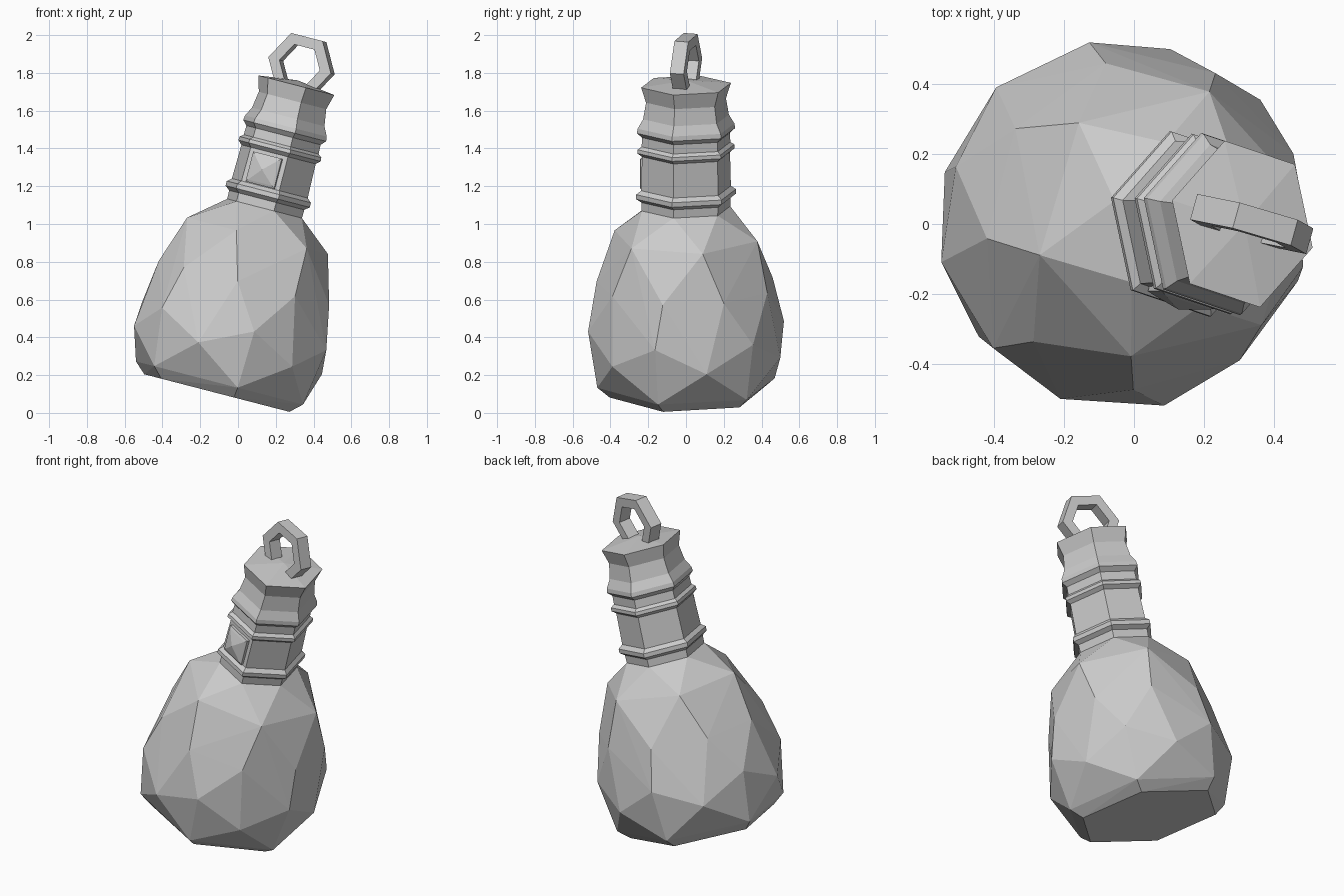
import bpy, bmesh
from math import sin, cos, radians
from mathutils import Matrix

if "Cube" in bpy.data.objects:
    bpy.data.objects.remove(bpy.data.objects["Cube"])

# whole flask leans towards +x
LEAN = Matrix.Translation((-0.112, 0, 0.105)) @ Matrix.Rotation(radians(14.5), 4, 'Y')
PHASE = -16      # turn of the six-sided neck
SQUASH = 0.88    # neck is slightly narrower in x


def finish(name, bm, local=Matrix()):
    bmesh.ops.recalc_face_normals(bm, faces=bm.faces)
    me = bpy.data.meshes.new(name)
    bm.to_mesh(me)
    bm.free()
    ob = bpy.data.objects.new(name, me)
    me.transform(LEAN @ local)
    bpy.context.collection.objects.link(ob)
    return ob


def ring(bm, h, r, n, phase, sx=1.0):
    pts = []
    for i in range(n):
        a = radians(phase + 360 * i / n)
        pts.append(bm.verts.new((sx * r * cos(a), r * sin(a), h)))
    return pts


def lathe(name, profile, n=6, phase=0, sx=1.0, closed=False, tip=None, local=Matrix()):
    bm = bmesh.new()
    rows = [ring(bm, h, r, n, phase, sx) for h, r in profile]
    pairs = list(zip(rows, rows[1:]))
    if closed:
        pairs.append((rows[-1], rows[0]))
    for a, b in pairs:
        for i in range(n):
            j = (i + 1) % n
            bm.faces.new((a[i], a[j], b[j], b[i]))
    if not closed:
        bm.faces.new(rows[0])
        if tip is None:
            bm.faces.new(rows[-1])
        else:
            t = bm.verts.new((0, 0, tip))
            for i in range(n):
                bm.faces.new((rows[-1][i], rows[-1][(i + 1) % n], t))
    return finish(name, bm, local)


# faceted body: hull over staggered rings (height, radius, count, turn)
bm = bmesh.new()
for h, r, n, ph in [(0.0, 0.415, 6, -17), (0.055, 0.48, 6, -18), (0.235, 0.525, 6, 12),
                    (0.365, 0.53, 6, -18), (0.60, 0.475, 9, -15), (0.86, 0.395, 6, 13)]:
    ring(bm, h, r, n, ph)
ring(bm, 1.01, 0.24, 6, PHASE, SQUASH)
res = bmesh.ops.convex_hull(bm, input=bm.verts)
loose = [v for v in bm.verts if not v.link_faces]
bmesh.ops.delete(bm, geom=loose, context='VERTS')
finish("body", bm)

# six-sided neck with three raised bands and a flared lip
lathe("neck", [(0.96, 0.24), (1.055, 0.243), (1.075, 0.272), (1.10, 0.272), (1.12, 0.245),
               (1.305, 0.24), (1.325, 0.266), (1.345, 0.264), (1.36, 0.242), (1.41, 0.24),
               (1.435, 0.268), (1.46, 0.264), (1.51, 0.234), (1.60, 0.218), (1.683, 0.245)],
      phase=PHASE, sx=SQUASH, tip=1.71)

# pyramid stud on the front panel of the neck
a0, a1 = radians(PHASE - 60), radians(PHASE - 120)
R = 0.242
p0 = (SQUASH * R * cos(a0), R * sin(a0))
p1 = (SQUASH * R * cos(a1), R * sin(a1))
mx, my = (p0[0] + p1[0]) / 2, (p0[1] + p1[1]) / 2
dx, dy = p0[0] - p1[0], p0[1] - p1[1]
ln = (dx * dx + dy * dy) ** 0.5
tx, ty = dx / ln, dy / ln
face = Matrix(((tx, 0, ty, mx), (ty, 0, -tx, my), (0, 1, 0, 1.205), (0, 0, 0, 1)))
lathe("neck_stud", [(-0.01, 0.116), (0.016, 0.116), (0.022, 0.098)], n=4, phase=45,
      tip=0.045, local=face)

# six-sided hanging ring on the lip
hang = (Matrix.Translation((0, 0, 1.79)) @ Matrix.Rotation(radians(PHASE), 4, 'Z')
        @ Matrix.Rotation(radians(90), 4, 'X'))
lathe("hanging_ring", [(-0.038, 0.178), (0.038, 0.178), (0.038, 0.115), (-0.038, 0.115)],
      closed=True, local=hang)
